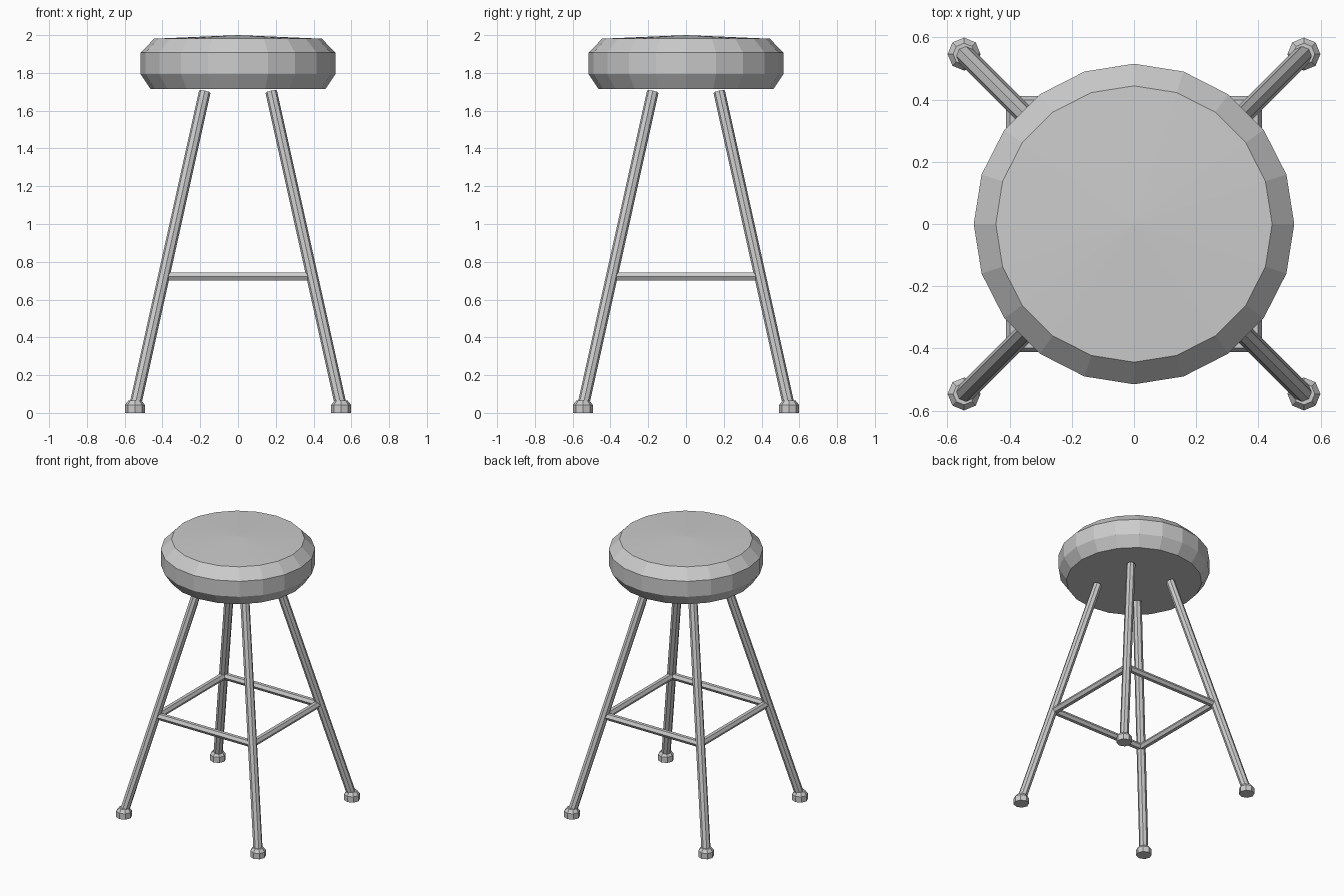
import bpy, bmesh
from math import cos, sin, pi
from mathutils import Vector

if "Cube" in bpy.data.objects:
    bpy.data.objects.remove(bpy.data.objects["Cube"])


def finish(bm, name):
    bmesh.ops.recalc_face_normals(bm, faces=bm.faces)
    me = bpy.data.meshes.new(name)
    bm.to_mesh(me)
    bm.free()
    ob = bpy.data.objects.new(name, me)
    bpy.context.collection.objects.link(ob)
    return ob


def lathe(name, profile, sides, centre=(0, 0), turn=0.0, peak=None):
    """Stack rings of (radius, z); peak adds a shallow dome point on top."""
    bm = bmesh.new()
    rings = [[bm.verts.new((centre[0] + r * cos(turn + 2 * pi * i / sides),
                            centre[1] + r * sin(turn + 2 * pi * i / sides), z))
              for i in range(sides)] for r, z in profile]
    for a, b in zip(rings, rings[1:]):
        for i in range(sides):
            j = (i + 1) % sides
            bm.faces.new((a[i], a[j], b[j], b[i]))
    bm.faces.new(rings[0])
    if peak is None:
        bm.faces.new(rings[-1])
    else:
        tip = bm.verts.new((*centre, peak))
        for i in range(sides):
            bm.faces.new((rings[-1][i], rings[-1][(i + 1) % sides], tip))
    return finish(bm, name)


def tube(name, start, end, radius, sides, turn=0.0):
    """Straight faceted rod with square-cut ends."""
    start, end = Vector(start), Vector(end)
    axis = (end - start).normalized()
    ref = Vector((0, 0, 1)) if abs(axis.z) < 0.5 else Vector((start.x, start.y, 0))
    u = (ref - axis * ref.dot(axis)).normalized()
    v = axis.cross(u)
    bm = bmesh.new()
    ends = [[bm.verts.new(p + radius * (u * cos(turn + 2 * pi * i / sides) + v * sin(turn + 2 * pi * i / sides)))
             for i in range(sides)] for p in (start, end)]
    for i in range(sides):
        j = (i + 1) % sides
        bm.faces.new((ends[0][i], ends[0][j], ends[1][j], ends[1][i]))
    bm.faces.new(ends[0])
    bm.faces.new(ends[1])
    return finish(bm, name)


# Padded seat
lathe("seat", [(0.463, 1.715), (0.515, 1.793), (0.515, 1.907), (0.444, 1.981)], 20, peak=2.0)

# Splayed legs with rubber feet
corners = {"front_left": (-1, -1), "front_right": (1, -1),
           "back_right": (1, 1), "back_left": (-1, 1)}
for label, (sx, sy) in corners.items():
    tube(label + "_leg", (sx * 0.542, sy * 0.542, 0.05), (sx * 0.176, sy * 0.176, 1.70), 0.031, 8)
    lathe(label + "_foot", [(0.053, 0), (0.053, 0.042), (0.035, 0.065)], 8,
          centre=(sx * 0.546, sy * 0.546))

# Stretcher rails joining neighbouring legs
s, z = 0.386, 0.722
pts = list(corners.values())
for name, a, b in zip(("front", "right", "back", "left"), pts, pts[1:] + pts[:1]):
    tube(name + "_stretcher", (a[0] * s, a[1] * s, z), (b[0] * s, b[1] * s, z), 0.025, 6, pi / 6)
